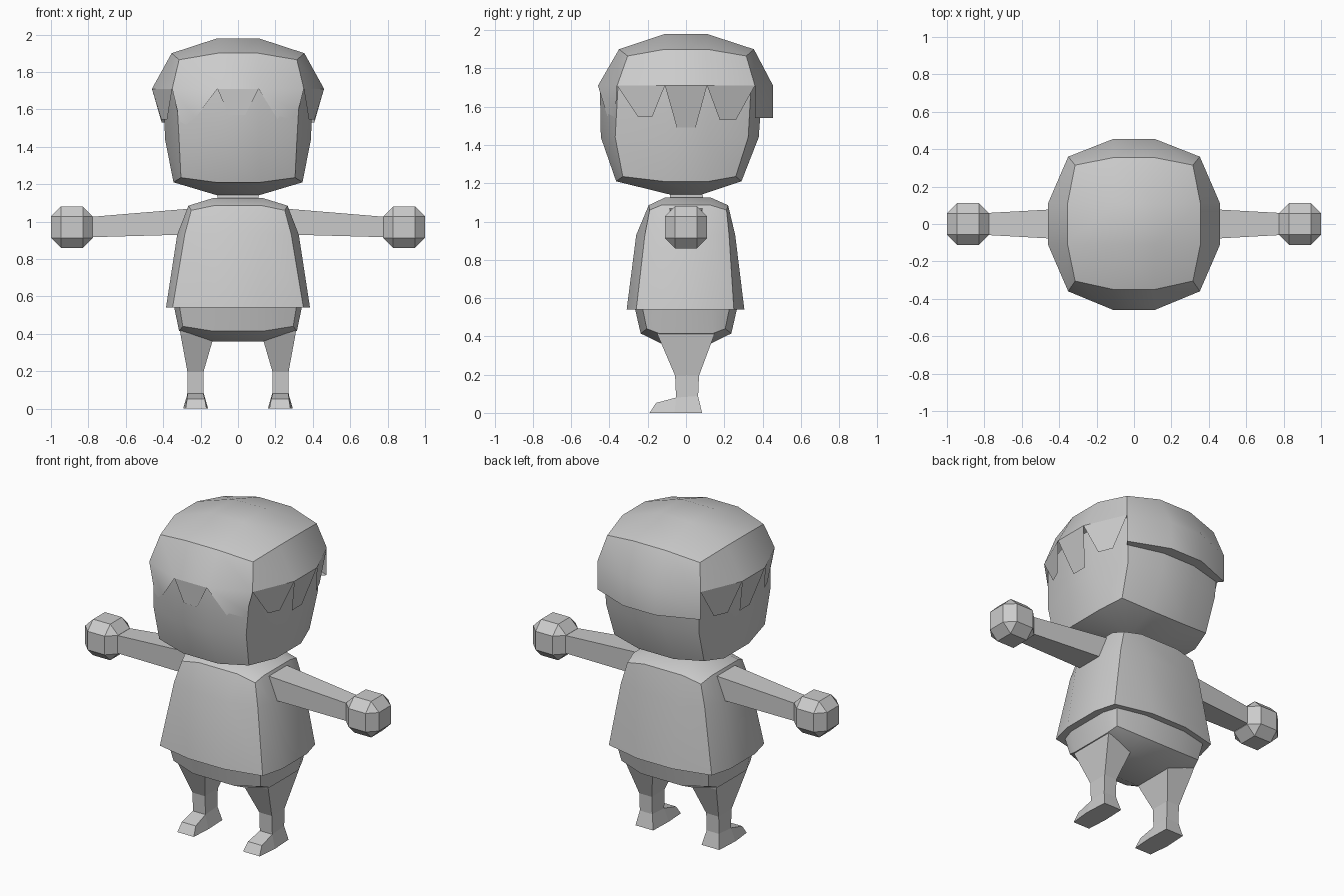
import bpy, bmesh, math
from mathutils import Vector

if "Cube" in bpy.data.objects:
    bpy.data.objects.remove(bpy.data.objects["Cube"])


def finish(name, bm, smooth=True, mirror=False):
    bmesh.ops.recalc_face_normals(bm, faces=bm.faces)
    me = bpy.data.meshes.new(name)
    bm.to_mesh(me)
    bm.free()
    ob = bpy.data.objects.new(name, me)
    bpy.context.collection.objects.link(ob)
    if mirror:
        ob.modifiers.new("mirror", 'MIRROR')
    if smooth:
        bpy.ops.object.select_all(action='DESELECT')
        ob.select_set(True)
        bpy.context.view_layer.objects.active = ob
        bpy.ops.object.shade_smooth_by_angle(angle=math.radians(30))
    return ob


def ring(z, m, hx, yf, yb, cx, cf, cb, zc=None):
    """12-point bulged square: mid points at +-m, corners pulled in."""
    zc = z if zc is None else zc
    return [(-cx, -cf, zc), (-m, -yf, z), (m, -yf, z),
            (cx, -cf, zc), (hx, -m, z), (hx, m, z),
            (cx, cb, zc), (m, yb, z), (-m, yb, z),
            (-cx, cb, zc), (-hx, m, z), (-hx, -m, z)]


def pole(z, x, yf, yb):
    """Central quad that closes a 12-point ring."""
    c = [(-x, -yf, z), (x, -yf, z), (x, yb, z), (-x, yb, z)]
    return [c[i] for i in (0, 0, 1, 1, 1, 2, 2, 2, 3, 3, 3, 0)]


def loft(rings, closed=True):
    bm = bmesh.new()
    vs = [[bm.verts.new(p) for p in r] for r in rings]
    for a, b in zip(vs, vs[1:]):
        n = len(a)
        for i in range(n):
            bm.faces.new((a[i], a[(i + 1) % n], b[(i + 1) % n], b[i]))
    bmesh.ops.remove_doubles(bm, verts=bm.verts, dist=1e-4)
    if closed:
        bmesh.ops.holes_fill(bm, edges=[e for e in bm.edges if e.is_boundary], sides=0)
    return bm


def rect(z, x0, x1, y0, y1):
    return [(x0, y0, z), (x1, y0, z), (x1, y1, z), (x0, y1, z)]


# Head
finish("head", loft([
    pole(1.76, .11, .11, .11),
    ring(1.71, .11, .40, .45, .40, .33, .355, .34),
    ring(1.44, .11, .39, .445, .38, .315, .37, .325),
    ring(1.21, .12, .345, .365, .29, .305, .33, .26, 1.235),
    pole(1.14, .11, .08, .08)]))

# Hair cap
brow = ring(1.71, .11, .46, .46, .455, .352, .36, .36)
hair = loft([
    pole(1.98, .11, .11, .11),
    ring(1.90, .11, .355, .35, .355, .315, .305, .315, 1.865),
    brow])
# the cap bottom is hidden by the head, so only the top stays closed
bmesh.ops.delete(hair, geom=[f for f in hair.faces if min(v.co.z for v in f.verts) > 1.70
                             and max(v.co.z for v in f.verts) < 1.72], context='FACES')

# Hair locks: per column two tips (fraction along, z) and inward lean
side = [(.40, 1.545, .70, 1.545, .25), (.25, 1.49, .76, 1.49, .6), (.30, 1.53, .65, 1.53, .25)]
locks = [(.18, 1.50, .50, 1.555, .1), (.27, 1.57, .68, 1.57, .1), (.60, 1.486, .88, 1.58, .1)]
locks += side + [(0, 1.54, 1, 1.54, 0)] * 3
locks += [(1 - c, d, 1 - a, b, k) for a, b, c, d, k in reversed(side)]
for i, (t1, z1, t2, z2, lean) in enumerate(locks):
    p, q = Vector(brow[i]), Vector(brow[(i + 1) % 12])
    tips = []
    for t, z in ((t1, z1), (t2, z2)):
        v = p.lerp(q, t) * (1 - lean * (1.71 - z))
        v.z = z
        tips.append(v)
    hair.faces.new([hair.verts.new(v) for v in (p, tips[0], tips[1], q)])
    if 6 <= i <= 8:  # underside of the back hem
        inner = [Vector((v.x * .85, v.y * .82, v.z)) for v in tips]
        hair.faces.new([hair.verts.new(v) for v in (tips[0], inner[0], inner[1], tips[1])])
bmesh.ops.remove_doubles(hair, verts=hair.verts, dist=1e-4)
finish("hair", hair)

# Neck
finish("neck", loft([rect(1.17, -.11, .11, -.08, .08), rect(1.08, -.11, .11, -.09, .1)]), False)

# Shirt with a turned-in hem
finish("shirt", loft([
    pole(1.125, .135, .11, .13),
    ring(1.085, .13, .265, .195, .22, .25, .19, .212, 1.06),
    ring(.93, .12, .325, .26, .257, .285, .215, .225),
    ring(.54, .12, .385, .31, .305, .35, .26, .25),
    ring(.54, .12, .33, .26, .26, .30, .22, .22)]))

# Shorts
finish("shorts", loft([
    ring(.56, .14, .345, .27, .27, .315, .23, .23),
    ring(.415, .14, .315, .237, .237, .295, .205, .205, .44),
    pole(.36, .14, .125, .125)]))

# Legs
finish("legs", loft([
    rect(.46, .11, .315, -.165, .155),
    rect(.40, .125, .308, -.145, .145),
    rect(.195, .185, .27, -.057, .068),
    rect(.08, .185, .27, -.052, .063)]), False, True)

# Feet: sections from heel to toe
finish("feet", loft([
    [(.165, .084, 0), (.285, .084, 0), (.27, .063, .088), (.185, .063, .088)],
    [(.16, -.06, 0), (.293, -.06, 0), (.27, -.052, .08), (.185, -.052, .08)],
    [(.168, -.19, 0), (.28, -.19, 0), (.272, -.157, .052), (.178, -.157, .052)]]), False, True)

# Arms
finish("arms", loft([
    [(x, -y, z0), (x, y, z0), (x, y, z1), (x, -y, z1)]
    for x, y, z0, z1 in ((.22, .09, .932, 1.072), (.80, .058, .916, 1.024))]), False, True)

# Hands: chamfered cubes
hand = bmesh.new()
bmesh.ops.create_cube(hand, size=1)
for v in hand.verts:
    v.co = Vector((.888 + v.co.x * .224, v.co.y * .222, .97 + v.co.z * .222))
bmesh.ops.bevel(hand, geom=hand.edges[:], offset=.054, segments=1, affect='EDGES')
finish("hands", hand, False, True)
